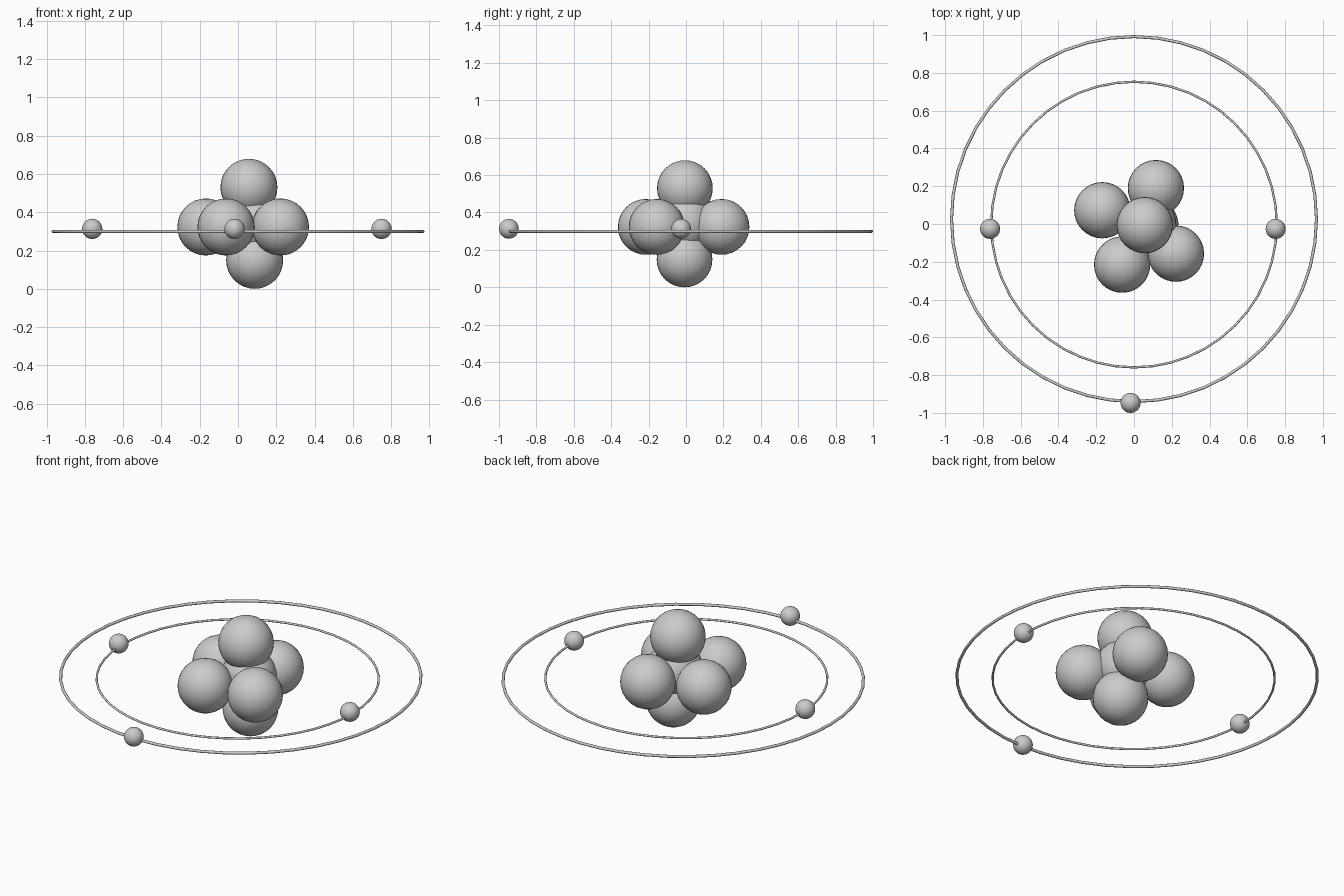
import bpy

if "Cube" in bpy.data.objects:
    bpy.data.objects.remove(bpy.data.objects["Cube"])


def ball(name, location, radius):
    bpy.ops.mesh.primitive_uv_sphere_add(segments=32, ring_count=16,
                                         radius=radius, location=location)
    bpy.context.object.name = name
    bpy.ops.object.shade_smooth()


def orbit(name, location, radius, tube):
    bpy.ops.mesh.primitive_torus_add(major_segments=48, minor_segments=12,
                                     major_radius=radius, minor_radius=tube,
                                     location=location)
    bpy.context.object.name = name
    bpy.ops.object.shade_smooth()


# Nucleus: a central ball, one above, one below and four around it
nucleus = {
    "nucleon_centre": (0.075, -0.005, 0.34),
    "nucleon_top": (0.057, -0.006, 0.53),
    "nucleon_bottom": (0.087, -0.008, 0.149),
    "nucleon_back": (0.116, 0.19, 0.323),
    "nucleon_left": (-0.168, 0.073, 0.323),
    "nucleon_front": (-0.063, -0.215, 0.323),
    "nucleon_right": (0.222, -0.157, 0.323),
}
for name, location in nucleus.items():
    ball(name, location, 0.149)

# Thin orbit rings
orbit("inner_orbit", (0, -0.003, 0.299), 0.756, 0.006)
orbit("outer_orbit", (0, 0.026, 0.299), 0.966, 0.008)

# Electrons riding on the rings
for name, x, y in (("electron_left", -0.762, -0.026),
                   ("electron_right", 0.75, -0.026),
                   ("electron_outer", -0.018, -0.947)):
    ball(name, (x, y, 0.313), 0.053)
